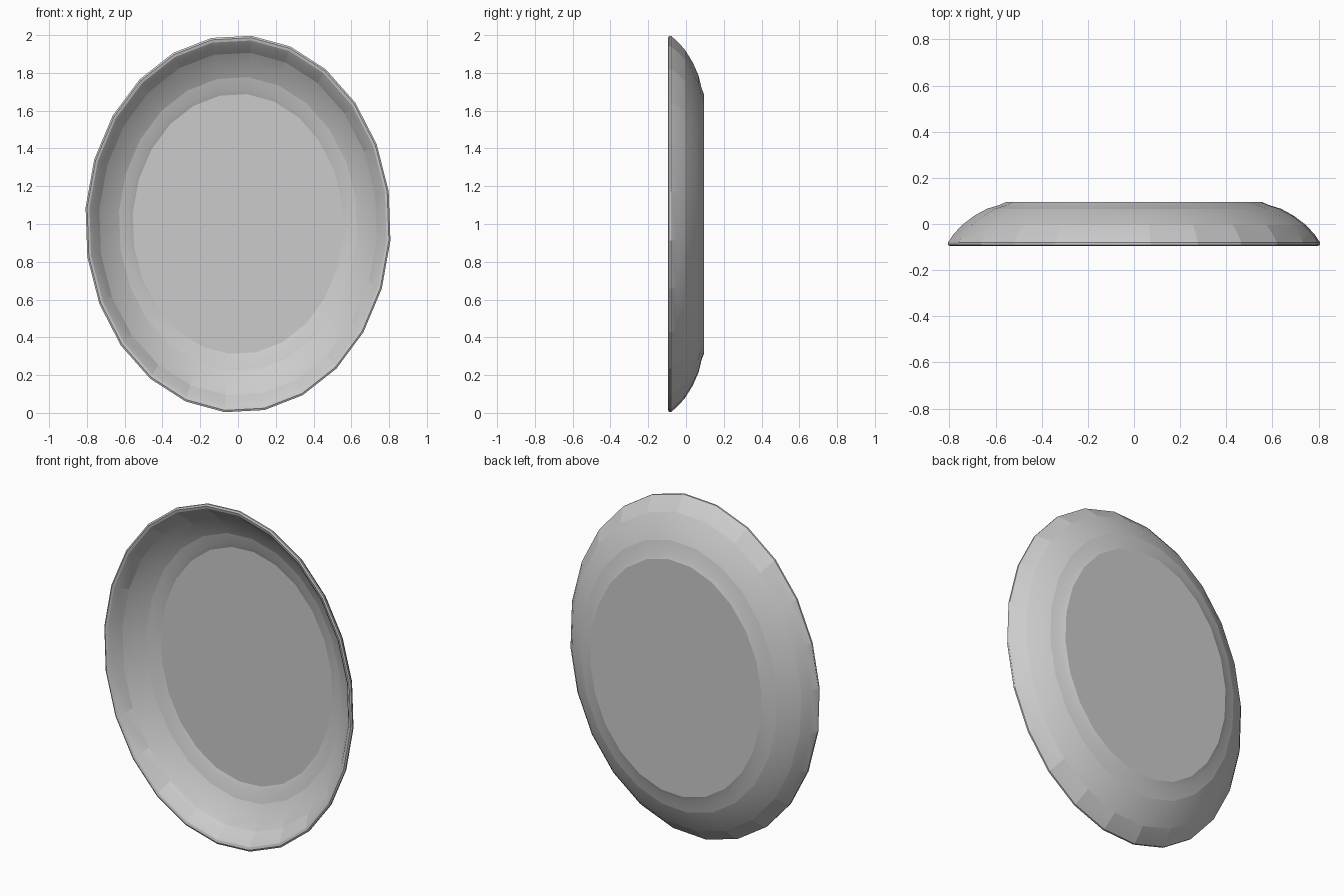
import bpy, bmesh
from math import sin, cos, radians, tau

cube = bpy.data.objects.get("Cube")
if cube:
    bpy.data.objects.remove(cube, do_unlink=True)

SEGMENTS = 24
RADIUS_X, RADIUS_Z = 0.81, 1.0
PHASE = radians(5)

# Single glaze colour
glaze = bpy.data.materials.new("light_grey")
glaze.use_nodes = True
colour = (0.6, 0.6, 0.6, 1)
glaze.diffuse_color = colour
glaze.node_tree.nodes["Principled BSDF"].inputs["Base Color"].default_value = colour

# Cross-section (fraction of radius, depth): floor, inner wall, lip, outer wall, foot
profile = [
    (0.69, 0.08), (0.715, 0.07), (0.78, 0.053), (0.85, 0.018), (0.91, -0.025),
    (0.955, -0.075), (0.975, -0.091), (0.99, -0.095),
    (1.0, -0.09), (1.0, -0.08), (0.97, -0.045), (0.925, -0.005),
    (0.86, 0.035), (0.79, 0.066), (0.72, 0.083), (0.69, 0.095),
]


def oval_ring(bm, scale, depth):
    ring = []
    for i in range(SEGMENTS):
        a = PHASE + tau * i / SEGMENTS
        ring.append(bm.verts.new((scale * RADIUS_X * sin(a), depth,
                                  1 + scale * RADIUS_Z * cos(a))))
    return ring


# Oval dish standing on its edge, open towards the front
bm = bmesh.new()
rings = [oval_ring(bm, s, y) for s, y in profile]
for a, b in zip(rings, rings[1:]):
    for i in range(SEGMENTS):
        j = (i + 1) % SEGMENTS
        bm.faces.new((a[i], a[j], b[j], b[i]))
bm.faces.new(rings[0])
bm.faces.new(rings[-1])
bmesh.ops.recalc_face_normals(bm, faces=bm.faces)

mesh = bpy.data.meshes.new("oval_dish")
bm.to_mesh(mesh)
bm.free()
mesh.materials.append(glaze)
dish = bpy.data.objects.new("oval_dish", mesh)
bpy.context.collection.objects.link(dish)

# Soften the rounded cross-section but keep the facets and foot crisp
bpy.context.view_layer.objects.active = dish
dish.select_set(True)
bpy.ops.object.shade_smooth_by_angle(angle=radians(10))
